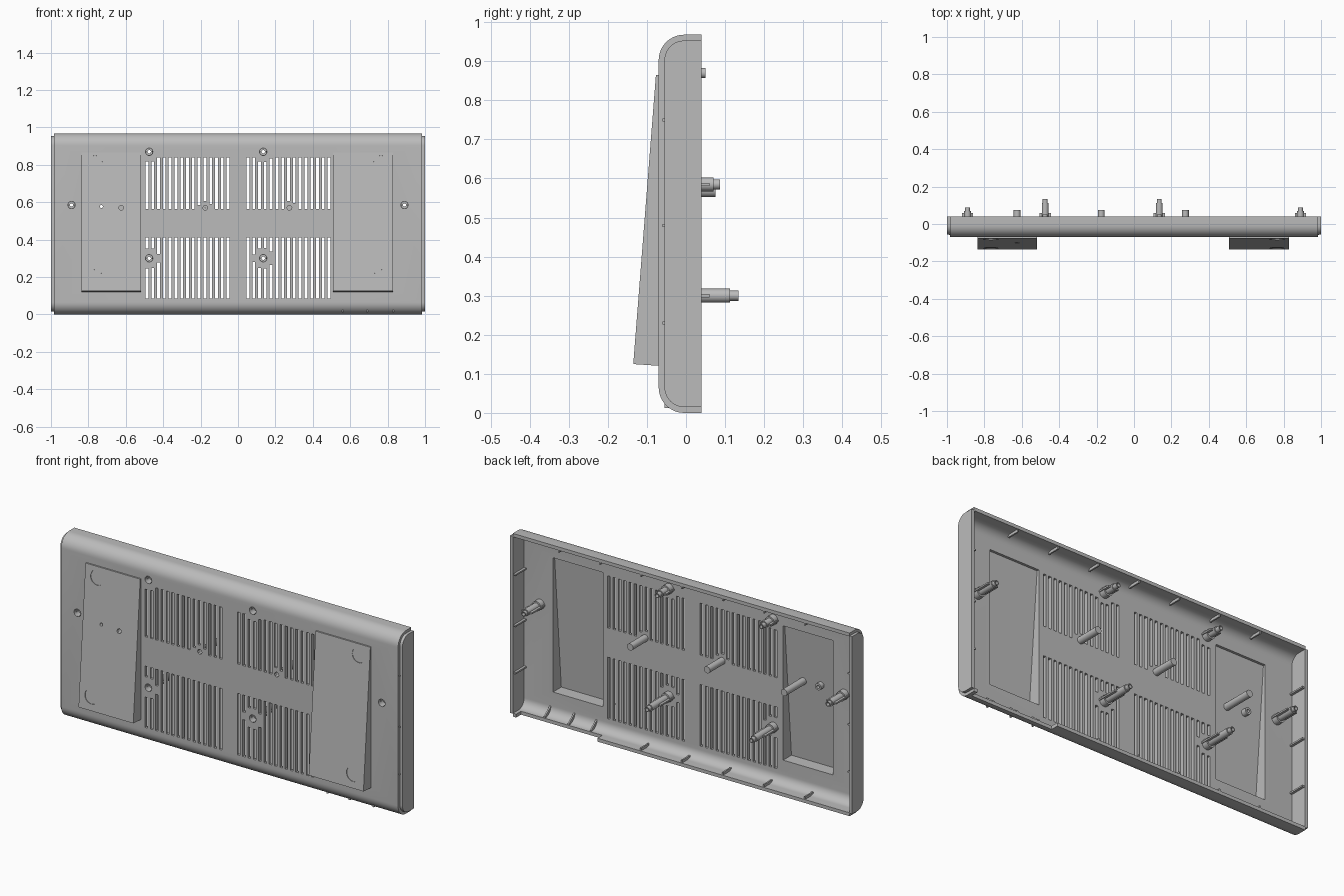
import bpy, bmesh, math
from mathutils import Matrix

if "Cube" in bpy.data.objects:
    bpy.data.objects.remove(bpy.data.objects["Cube"])

grey = bpy.data.materials.new("plain grey")
grey.use_nodes = True
grey.diffuse_color = (0.5, 0.5, 0.5, 1)
grey.node_tree.nodes["Principled BSDF"].inputs["Base Color"].default_value = (0.5, 0.5, 0.5, 1)

H, FRONT, BACK, WALL = 0.968, -0.07, 0.04, 0.018


def finish(bm, name):
    bmesh.ops.recalc_face_normals(bm, faces=bm.faces)
    mesh = bpy.data.meshes.new(name)
    bm.to_mesh(mesh)
    bm.free()
    mesh.materials.append(grey)
    ob = bpy.data.objects.new(name, mesh)
    bpy.context.collection.objects.link(ob)
    return ob


def add_prism(bm, pts, x0, x1):
    """Extrude a (y, z) outline along x."""
    rows = [[bm.verts.new((x, y, z)) for y, z in pts] for x in (x0, x1)]
    n = len(pts)
    for row in rows:
        bm.faces.new(row)
    for i in range(n):
        j = (i + 1) % n
        bm.faces.new((rows[0][i], rows[0][j], rows[1][j], rows[1][i]))


def add_box(bm, x0, x1, y0, y1, z0, z1):
    add_prism(bm, [(y0, z0), (y1, z0), (y1, z1), (y0, z1)], x0, x1)


def add_rod(bm, x, z, r, y0, y1, segs=20):
    m = Matrix.Translation((x, (y0 + y1) / 2, z)) @ Matrix.Rotation(math.pi / 2, 4, 'X')
    bmesh.ops.create_cone(bm, cap_ends=True, segments=segs, radius1=r, radius2=r,
                          depth=y1 - y0, matrix=m)


def add_lathe(bm, x, z, loop, segs=20):
    """Revolve a closed (radius, y) loop around an axis along y."""
    rings = []
    for s in range(segs):
        a = 2 * math.pi * s / segs
        rings.append([bm.verts.new((x + r * math.cos(a), y, z + r * math.sin(a)))
                      for r, y in loop])
    for s in range(segs):
        a, b = rings[s], rings[(s + 1) % segs]
        for i in range(len(loop)):
            j = (i + 1) % len(loop)
            bm.faces.new((a[i], a[j], b[j], b[i]))


def boolean(ob, bm, operation='DIFFERENCE'):
    cutter = finish(bm, "cutter")
    cutter.hide_render = True
    mod = ob.modifiers.new("cut", 'BOOLEAN')
    mod.operation, mod.object, mod.solver = operation, cutter, 'EXACT'
    bpy.context.view_layer.objects.active = ob
    bpy.ops.object.modifier_apply(modifier=mod.name)
    bpy.data.objects.remove(cutter)


def tray(inset, back):
    """Side outline with rounded front edges."""
    r = 0.065 - inset
    pts = [(back, inset)]
    for zc, start in ((0.065, 270), (H - 0.065, 180)):
        for k in range(11):
            a = math.radians(start - 9 * k)
            pts.append((FRONT + 0.065 + r * math.cos(a), zc + r * math.sin(a)))
    return pts + [(back, H - inset)]


# Screw bosses: x, z, shoulder y, tip y; and plain posts: x, z
bosses = [(-0.475, 0.87, 0.025, 0.05), (0.135, 0.87, 0.025, 0.05),
          (-0.89, 0.585, 0.07, 0.087), (0.89, 0.585, 0.07, 0.087),
          (-0.475, 0.3, 0.112, 0.134), (0.135, 0.3, 0.112, 0.134)]
posts = [(-0.625, 0.57), (-0.175, 0.57), (0.275, 0.57)]
feet = [("right_foot", -0.838, -0.518), ("left_foot", 0.508, 0.828)]

# Shell: main tray, inset end caps, hollowed from the back
bm = bmesh.new()
add_prism(bm, tray(0, BACK), -0.985, 0.985)
shell = finish(bm, "shell")
bm = bmesh.new()
add_prism(bm, tray(0.015, BACK), -1, 1)
boolean(shell, bm, 'UNION')
bm = bmesh.new()
add_prism(bm, tray(WALL, 0.1), -0.983, 0.983)
boolean(shell, bm)

# Lowered stretch of the bottom rim
bm = bmesh.new()
add_box(bm, 0.49, 0.965, 0.0, 0.1, -0.05, 0.04)
boolean(shell, bm)

# Vent slots, interrupted around bosses and posts
bm = bmesh.new()
keep = [(x, z, 0.055) for x, z, *_ in bosses] + [(x, z, 0.036) for x, z in posts]
for side in (-0.27, 0.27):
    for i in range(15):
        x = side + (i - 7) * 0.031
        for lo, hi in ((0.085, 0.41), (0.565, 0.84)):
            spans = [(lo, hi)]
            for kx, kz, r in keep:
                if abs(x - kx) < r:
                    g = math.sqrt(r * r - (x - kx) ** 2)
                    spans = [p for a, b in spans
                             for p in ((a, min(b, kz - g)), (max(a, kz + g), b))]
            for a, b in spans:
                if b - a > 0.015:
                    add_box(bm, x - 0.0075, x + 0.0075, -0.1, -0.03, a, b)
# Screw holes
for x, z, *_ in bosses:
    add_rod(bm, x, z, 0.02, -0.1, -0.03)
# Blind holes at the posts
for x, z in posts[1:]:
    add_rod(bm, x, z, 0.013, -0.1, -0.03, 8)
# Openings behind the feet
for _, x0, x1 in feet:
    add_box(bm, x0 + 0.014, x1 - 0.014, -0.1, -0.03, 0.14, 0.85)
boolean(shell, bm)

# Wedge feet, hollow from the back
foot_obs = []
for name, x0, x1 in feet:
    bm = bmesh.new()
    add_prism(bm, [(-0.06, 0.12), (-0.135, 0.125), (-0.077, 0.865), (-0.06, 0.866)], x0, x1)
    foot = finish(bm, name)
    bm = bmesh.new()
    add_prism(bm, [(0, 0.14), (-0.121, 0.14), (-0.065, 0.85), (0, 0.85)],
              x0 + 0.014, x1 - 0.014)
    boolean(foot, bm)
    # Shallow round pad seats near the outer corners
    bm = bmesh.new()
    tilt = math.atan2(0.058, 0.74)
    for z in (0.2, 0.81):
        y = -0.135 + (z - 0.125) * 0.058 / 0.74
        m = (Matrix.Translation((math.copysign(0.765, x0), y - 0.007, z))
             @ Matrix.Rotation(math.pi / 2 - tilt, 4, 'X'))
        bmesh.ops.create_cone(bm, cap_ends=True, segments=28, radius1=0.04,
                              radius2=0.04, depth=0.02, matrix=m)
    if x0 < 0:
        add_rod(bm, -0.73, 0.577, 0.008, -0.2, 0)
        add_rod(bm, -0.625, 0.57, 0.013, -0.2, -0.05, 8)
    boolean(foot, bm)
    foot_obs.append(foot)

# Bosses: counterbored tubes with a thinner tip
bm = bmesh.new()
for x, z, shoulder, tip in bosses:
    add_lathe(bm, x, z, [(0.0185, FRONT), (0.026, -0.06), (0.026, -0.02), (0.018, -0.02),
                         (0.018, shoulder), (0.013, shoulder), (0.013, tip),
                         (0.009, tip), (0.009, -0.035), (0.0185, -0.035)])
boss_ob = finish(bm, "screw_bosses")

# Fins beside the bosses
bm = bmesh.new()
for x, z, shoulder, tip in bosses:
    top = min(0.06, shoulder - 0.01)
    for s in (-1, 1):
        xa, xb = sorted((x + s * 0.014, x + s * 0.03))
        add_box(bm, xa, xb, -0.055, top, z - 0.004, z + 0.004)
finish(bm, "boss_fins")

# Posts and the short tube behind the foot
bm = bmesh.new()
for i, (x, z) in enumerate(posts):
    y0 = -0.094 if i == 0 else -0.065
    add_lathe(bm, x, z, [(0.014, y0), (0.018, y0), (0.018, 0.075), (0.0005, 0.075),
                         (0.0005, -0.04), (0.014, -0.04)])
add_lathe(bm, -0.73, 0.577, [(0.008, -0.093), (0.018, -0.093), (0.018, -0.06), (0.008, -0.06)])
post_ob = finish(bm, "posts")

# Stiffening ribs inside the rims
bm = bmesh.new()
for i in range(7):
    x = 0.72 - 0.24 * i
    add_box(bm, x - 0.004, x + 0.004, -0.03, 0.036, H - 0.032, H - 0.01)
    if x < 0.4:
        add_box(bm, x - 0.004, x + 0.004, -0.03, 0.036, 0.01, 0.032)
for x in (0.83, 0.69, 0.56):
    add_prism(bm, [(-0.055, 0.012), (-0.002, 0.012), (-0.002, 0.025), (-0.055, 0.065)],
              x - 0.004, x + 0.004)
for s in (-1, 1):
    for z in (0.23, 0.48, 0.75):
        xa, xb = sorted((s * 0.97, s * 0.99))
        add_box(bm, xa, xb, -0.06, 0.036, z - 0.004, z + 0.004)
finish(bm, "rim_ribs")

# Smooth the curved parts, keeping hard edges sharp
for ob in bpy.context.view_layer.objects:
    ob.select_set(False)
for ob in [shell, boss_ob, post_ob] + foot_obs:
    ob.select_set(True)
bpy.context.view_layer.objects.active = shell
bpy.ops.object.shade_smooth_by_angle(angle=math.radians(30))
